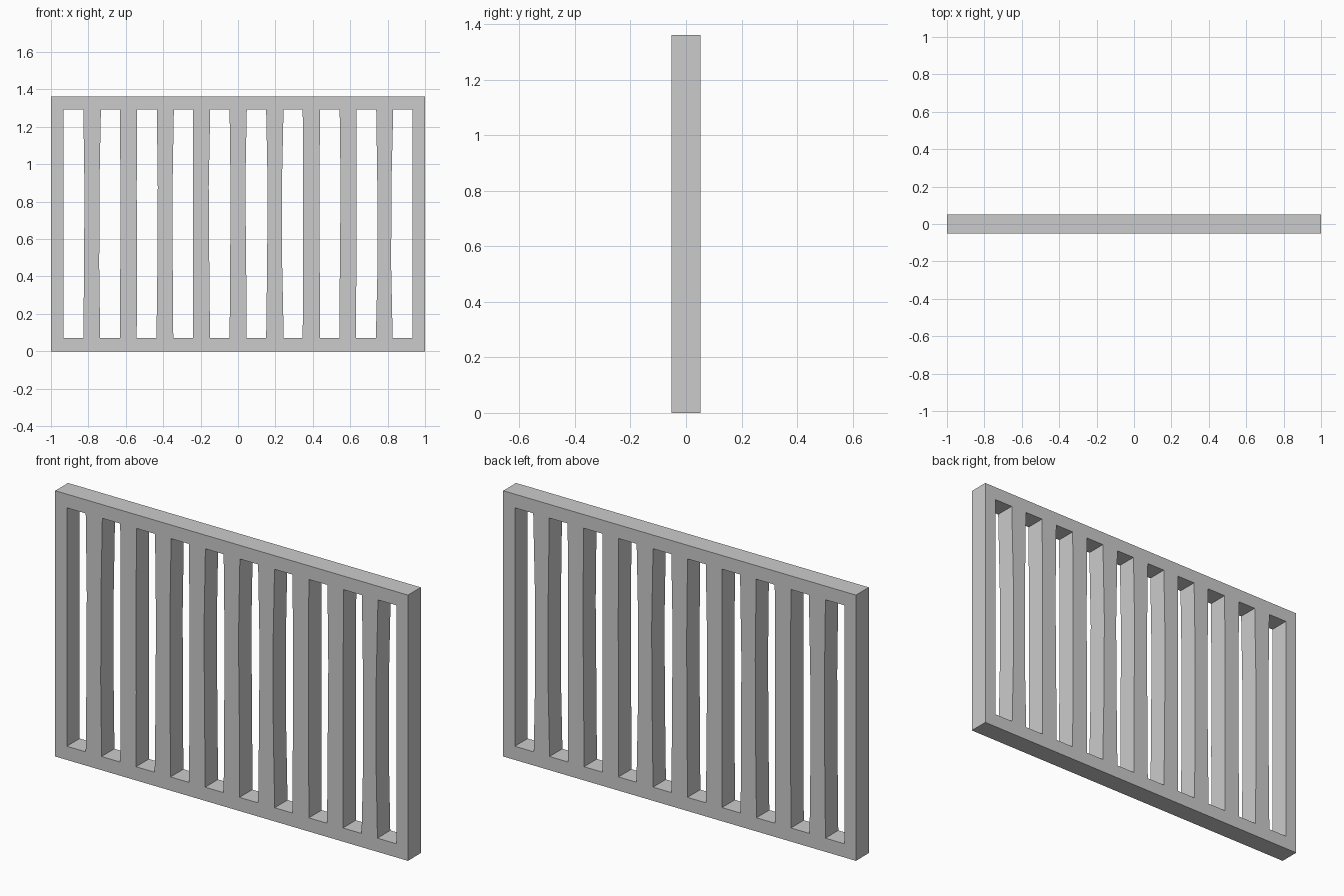
import bpy, bmesh, math

if "Cube" in bpy.data.objects:
    bpy.data.objects.remove(bpy.data.objects["Cube"])

HALF_DEPTH = 0.052
HEIGHT = 1.362
SLOT_Z = [0.07, 0.45, 0.88, 1.292]
PITCH = 0.1955
BAR_HALF = 0.045

# Hand-cut wobble of each bar: (left edge, right edge), outward-in offsets at SLOT_Z heights
WOBBLE = [
    ((0, .004, .006, 0), (0, -.005, -.004, .004)),
    ((0, .002, .003, 0), (0, .001, 0, .002)),
    ((0, .005, .007, .002), (0, -.003, -.004, .003)),
    ((0, .001, .001, 0), (.001, -.003, -.006, .002)),
    ((0, .003, .005, 0), (0, -.001, -.006, .002)),
    ((0, .005, .008, 0), (.004, -.004, -.006, .003)),
    ((0, .001, .002, 0), (.002, .001, 0, .002)),
    ((0, .003, .007, .002), (0, .001, .001, .003)),
    ((0, .009, .008, .002), (0, -.008, -.007, .003)),
]


def add_loop(curve, points):
    spline = curve.splines.new('POLY')
    spline.points.add(len(points) - 1)
    for p, (x, z) in zip(spline.points, points):
        p.co = (x, z, 0, 1)
    spline.use_cyclic_u = True


# Flat outline with ten slots, extruded to thickness
curve = bpy.data.curves.new("slatted_panel_outline", 'CURVE')
curve.dimensions = '2D'
curve.fill_mode = 'BOTH'
curve.extrude = HALF_DEPTH
add_loop(curve, [(-1, 0), (1, 0), (1, HEIGHT), (-1, HEIGHT)])

# Slot edges run from side post to bar, bar to bar, bar to side post
edges = [[-0.934] * 4]
for i, (left, right) in enumerate(WOBBLE):
    c = (i - 4) * PITCH
    edges.append([c - BAR_HALF + d for d in left])
    edges.append([c + BAR_HALF + d for d in right])
edges.append([0.934] * 4)
for a, b in zip(edges[::2], edges[1::2]):
    add_loop(curve, list(zip(a, SLOT_Z)) + list(zip(b, SLOT_Z))[::-1])

# Convert to one welded mesh, standing upright
temp = bpy.data.objects.new("outline_helper", curve)
bpy.context.collection.objects.link(temp)
temp.rotation_euler = (math.pi / 2, 0, 0)
bpy.context.view_layer.update()
graph = bpy.context.evaluated_depsgraph_get()
mesh = bpy.data.meshes.new_from_object(temp.evaluated_get(graph))
mesh.transform(temp.matrix_world)
bpy.data.objects.remove(temp)

bm = bmesh.new()
bm.from_mesh(mesh)
bmesh.ops.remove_doubles(bm, verts=bm.verts, dist=0.0001)
bmesh.ops.recalc_face_normals(bm, faces=bm.faces)
for f in bm.faces:
    f.smooth = False
bm.to_mesh(mesh)
bm.free()

panel = bpy.data.objects.new("slatted_panel", mesh)
bpy.context.collection.objects.link(panel)
